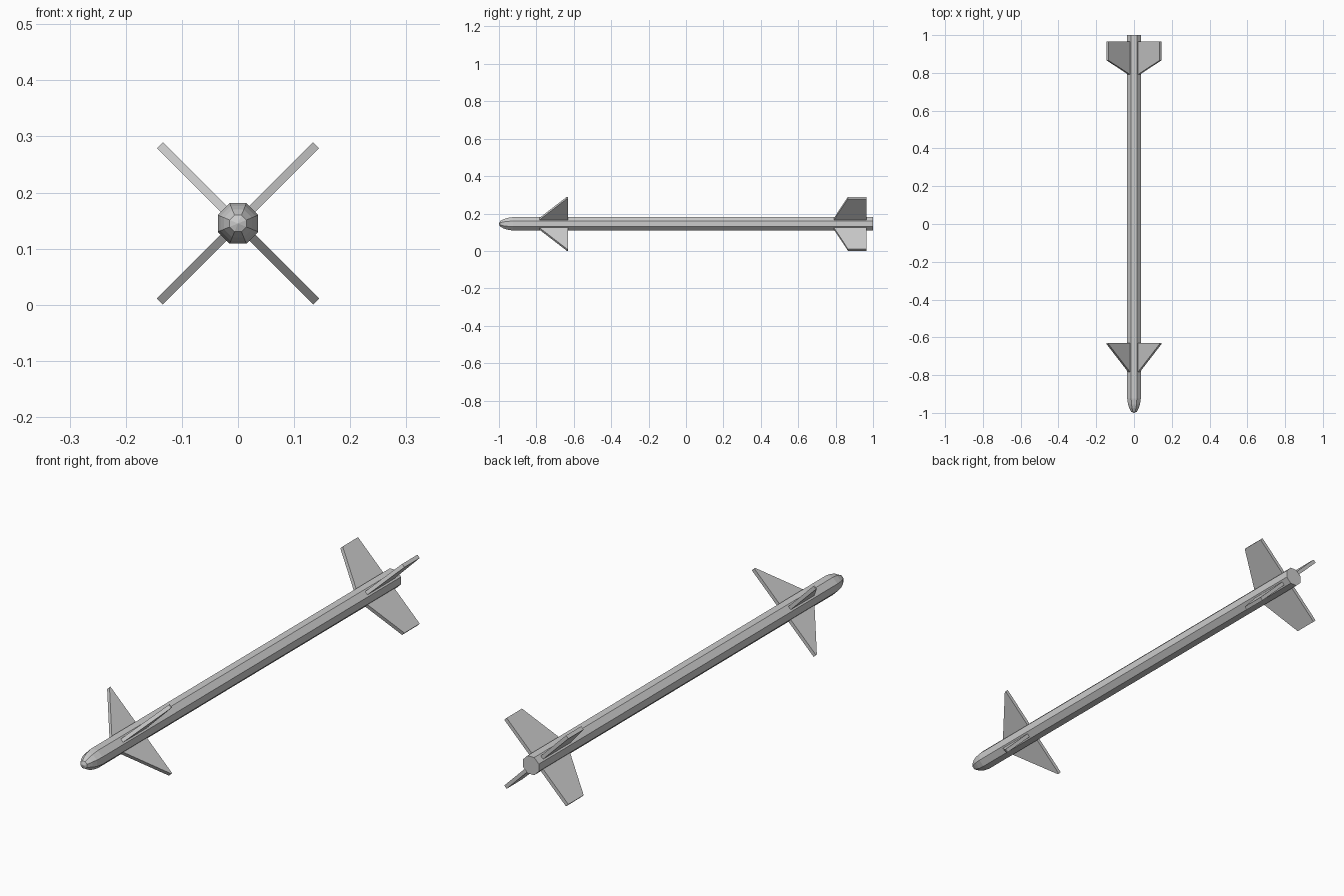
import bpy, bmesh, math
from mathutils import Matrix, Vector

if "Cube" in bpy.data.objects:
    bpy.data.objects.remove(bpy.data.objects["Cube"])

AXIS_Z = 0.145      # height of the body axis
SIDES = 8
HALF_T = 0.0075     # half fin thickness


def finish(name, bm):
    bmesh.ops.recalc_face_normals(bm, faces=bm.faces)
    mesh = bpy.data.meshes.new(name)
    bm.to_mesh(mesh)
    bm.free()
    obj = bpy.data.objects.new(name, mesh)
    obj.location.z = AXIS_Z
    bpy.context.collection.objects.link(obj)


# Octagonal body with a rounded nose: (y, radius) rings
profile = [(-0.994, 0.016), (-0.975, 0.027), (-0.955, 0.034),
           (-0.925, 0.039), (1.0, 0.039)]
bm = bmesh.new()
rings = []
for y, r in profile:
    angles = [math.tau * (i + 0.5) / SIDES for i in range(SIDES)]
    rings.append([bm.verts.new((r * math.cos(a), y, r * math.sin(a))) for a in angles])
for a, b in zip(rings, rings[1:]):
    for i in range(SIDES):
        j = (i + 1) % SIDES
        bm.faces.new((a[i], a[j], b[j], b[i]))
tip = bm.verts.new((0, -1.0, 0))
for i in range(SIDES):
    bm.faces.new((tip, rings[0][i], rings[0][(i + 1) % SIDES]))
bm.faces.new(rings[-1])
finish("body", bm)


# Fins: flat (radius, y) outline, extruded and set on the four diagonals
def fin(name, outline, angle):
    bm = bmesh.new()
    face = bm.faces.new([bm.verts.new((r, y, -HALF_T)) for r, y in outline])
    ext = bmesh.ops.extrude_face_region(bm, geom=[face])
    moved = [v for v in ext["geom"] if isinstance(v, bmesh.types.BMVert)]
    bmesh.ops.translate(bm, verts=moved, vec=Vector((0, 0, 2 * HALF_T)))
    bmesh.ops.transform(bm, verts=bm.verts, matrix=Matrix.Rotation(angle, 4, 'Y'))
    finish(name, bm)


front_outline = [(0.03, -0.79), (0.197, -0.637), (0.197, -0.631), (0.03, -0.631)]
rear_outline = [(0.03, 0.788), (0.197, 0.866), (0.197, 0.965), (0.03, 0.965)]
for k in range(4):
    angle = math.radians(45 + 90 * k)
    fin(f"front_fin_{k + 1}", front_outline, angle)
    fin(f"tail_fin_{k + 1}", rear_outline, angle)
